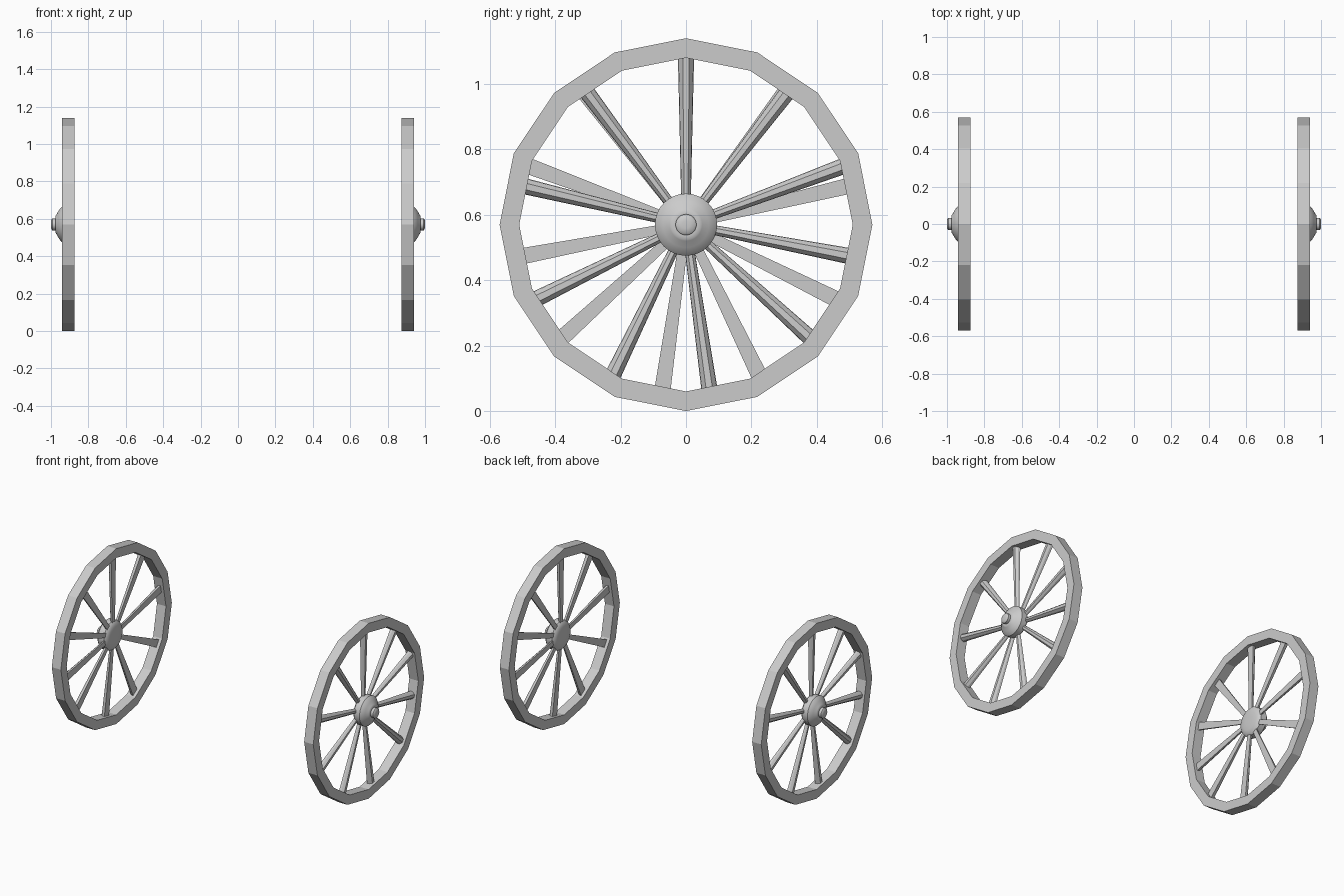
import bpy, bmesh
from math import cos, sin, pi, radians

if "Cube" in bpy.data.objects:
    bpy.data.objects.remove(bpy.data.objects["Cube"])

R = 0.57          # outer wheel radius, also axle height
RIM_IN = 0.51
# slightly uneven hand-set spokes, angles measured in the wheel plane
SPOKES = [90, 52.5, 20.4, -10.9, -42.4, -81.9, -115.9, -153.6, 166.6, 126.8]


def make_object(name, bm, turn, smooth=False):
    bmesh.ops.recalc_face_normals(bm, faces=bm.faces)
    me = bpy.data.meshes.new(name)
    bm.to_mesh(me)
    bm.free()
    ob = bpy.data.objects.new(name, me)
    bpy.context.collection.objects.link(ob)
    ob.location = (0, 0, R)
    ob.rotation_euler = (0, 0, turn)
    if smooth:
        bpy.ops.object.select_all(action='DESELECT')
        ob.select_set(True)
        bpy.context.view_layer.objects.active = ob
        bpy.ops.object.shade_smooth_by_angle(angle=radians(40))
    return ob


def lathe(profile, sides, closed):
    """Spin (x, radius) points around the x axis."""
    bm = bmesh.new()
    rings = [[bm.verts.new((x, r * cos(2 * pi * i / sides), r * sin(2 * pi * i / sides)))
              for i in range(sides)] for x, r in profile]
    pairs = list(zip(rings, rings[1:]))
    if closed:
        pairs.append((rings[-1], rings[0]))
    else:
        bm.faces.new(rings[0])
        bm.faces.new(rings[-1])
    for a, b in pairs:
        for i in range(sides):
            j = (i + 1) % sides
            bm.faces.new((a[i], a[j], b[j], b[i]))
    return bm


def spokes():
    """Tapered bars, flat inside face and bevelled outside face."""
    bm = bmesh.new()
    for deg in SPOKES:
        c, s = cos(radians(deg)), sin(radians(deg))
        ends = []
        for r, w in ((0.05, 0.014), (0.525, 0.025)):
            d = w * 0.6
            section = [(0.895, -w), (0.895, w), (0.895 + d, w * 0.9),
                       (0.895 + 2 * d, w * 0.4), (0.895 + 2 * d, -w * 0.4),
                       (0.895 + d, -w * 0.9)]
            ends.append([bm.verts.new((x, r * c - t * s, r * s + t * c)) for x, t in section])
        a, b = ends
        bm.faces.new(a)
        bm.faces.new(b)
        for i in range(6):
            j = (i + 1) % 6
            bm.faces.new((a[i], a[j], b[j], b[i]))
    return bm


RIM = [(0.875, RIM_IN), (0.875, R), (0.94, R), (0.94, RIM_IN)]
HUB = [(0.881, 0.03), (0.883, 0.06), (0.889, 0.083), (0.9, 0.094), (0.94, 0.095),
       (0.95, 0.086), (0.961, 0.07), (0.972, 0.05), (0.976, 0.045), (0.976, 0.033)]
AXLE = [(0.96, 0.032), (0.993, 0.032), (0.998, 0.026), (1.0, 0.012)]

# right wheel, then the same wheel turned half way round for the left
for side, turn in (("right", 0), ("left", pi)):
    make_object(side + "_rim", lathe(RIM, 16, True), turn)
    make_object(side + "_spokes", spokes(), turn)
    make_object(side + "_hub", lathe(HUB, 32, False), turn, True)
    make_object(side + "_axle_end", lathe(AXLE, 24, False), turn, True)
